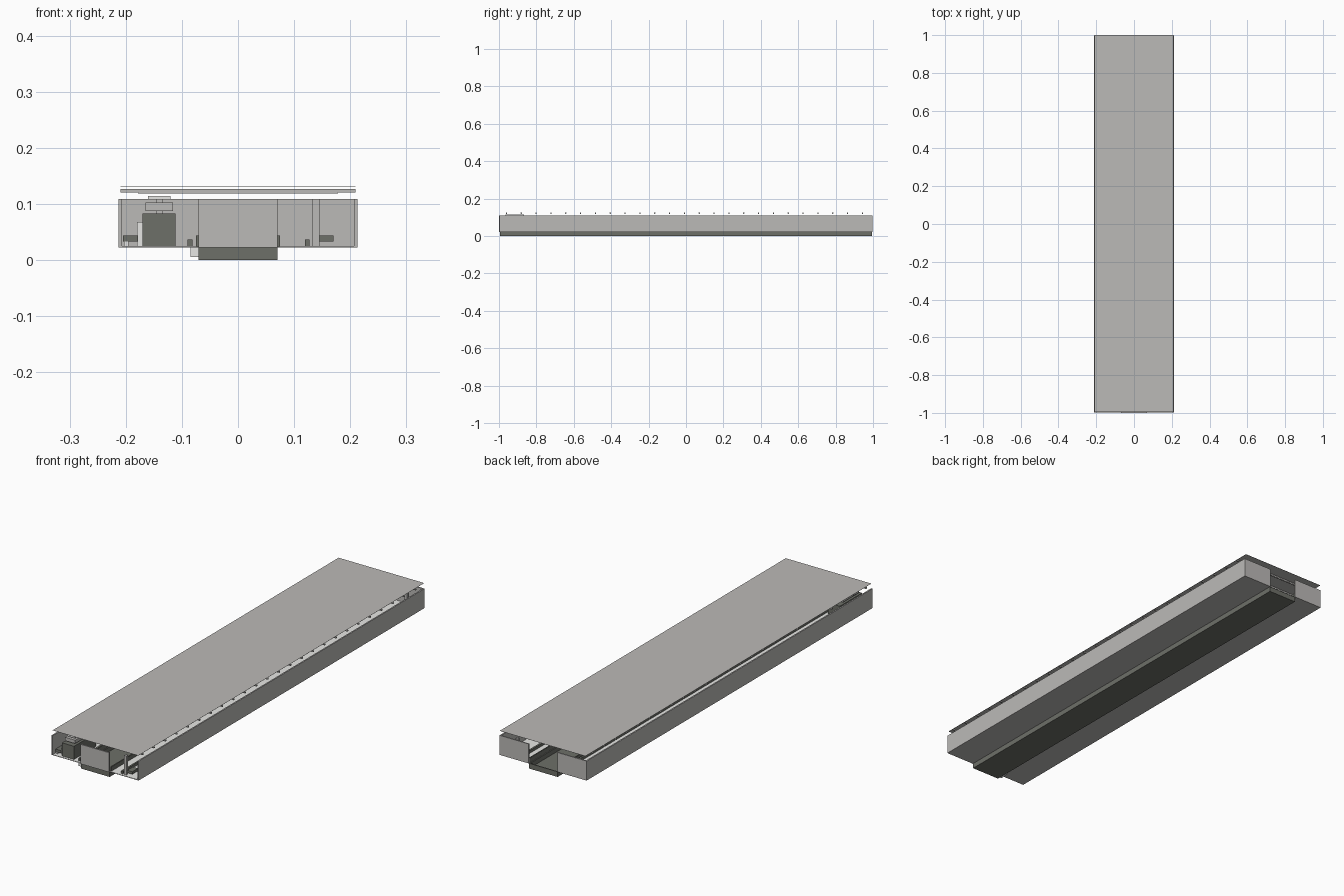
import bpy, bmesh
from mathutils import Matrix, Vector

if "Cube" in bpy.data.objects:
    bpy.data.objects.remove(bpy.data.objects["Cube"])


def material(name, rgb):
    m = bpy.data.materials.new(name)
    m.diffuse_color = (*rgb, 1)
    m.use_nodes = True
    m.node_tree.nodes["Principled BSDF"].inputs["Base Color"].default_value = m.diffuse_color
    return m


GREY = material("warm grey", (0.5, 0.49, 0.475))
DARK = material("dark grey", (0.155, 0.16, 0.14))
LIGHT = material("light grey", (0.8, 0.8, 0.78))


def boxes(name, mat, bounds):
    """One object made of boxes given as (x0, x1, y0, y1, z0, z1)."""
    bm = bmesh.new()
    for x0, x1, y0, y1, z0, z1 in bounds:
        centre = Vector((x0 + x1, y0 + y1, z0 + z1)) / 2
        size = (x1 - x0, y1 - y0, z1 - z0)
        bmesh.ops.create_cube(bm, size=1, matrix=Matrix.LocRotScale(centre, None, size))
    me = bpy.data.meshes.new(name)
    bm.to_mesh(me)
    bm.free()
    me.materials.append(mat)
    ob = bpy.data.objects.new(name, me)
    bpy.context.collection.objects.link(ob)
    return ob


W, C = 0.213, 0.07            # half widths of the casing and the centre channel
Z0, Z1 = 0.023, 0.109         # casing bottom and top

# casing: side walls, split floor, back end panels
for s, side in ((-1, "left"), (1, "right")):
    def sx(a, b):
        return tuple(sorted((s * a, s * b)))
    boxes(side + "_side_wall", GREY, [(*sx(W - 0.006, W), -0.997, 0.997, Z0, Z1)])
    boxes(side + "_floor", GREY, [(*sx(C, W - 0.006), -0.997, 0.997, Z0, Z0 + 0.001)])
    boxes(side + "_floor_liner", LIGHT,
          [(*sx(C + 0.005, W - 0.006), -0.995, 0.99, Z0 + 0.001, Z0 + 0.002)])
    boxes(side + "_back_panel", GREY, [(*sx(C, W - 0.006), 0.992, 0.997, Z0, Z1)])
    boxes(side + "_channel_rail", DARK, [(*sx(C, C + 0.005), -0.99, 0.99, Z0 + 0.001, 0.044)])

# front centre panel
boxes("front_panel", GREY, [(-C, C, -1.0, -0.994, Z0, Z1)])

# sunken centre channel, open at the top
boxes("centre_channel", DARK, [
    (-C, C, -0.995, 0.995, 0, 0.003),
    (-C, -C + 0.004, -0.995, 0.995, 0.003, Z0),
    (C - 0.004, C, -0.995, 0.995, 0.003, Z0),
    (-C, C, -0.995, -0.991, 0.003, Z0),
    (-C, C, 0.991, 0.995, 0.003, Z0)])
boxes("channel_side_box", LIGHT, [(-0.085, -C, -0.99, -0.95, 0.006, Z0)])

# floor rails and small cable strips
boxes("floor_rails", DARK, [
    (-0.205, -0.178, -0.98, -0.94, 0.033, 0.044),
    (0.145, 0.17, -0.98, -0.94, 0.033, 0.044),
    (-0.09, -0.081, -0.985, 0.985, 0.025, 0.037),
    (0.119, 0.127, -0.985, 0.985, 0.025, 0.037)])
boxes("rail_feet", LIGHT, [(-0.203, -0.195, -0.98, -0.94, 0.025, 0.033)])

# drive block with stem, flange and cap
boxes("drive_block", DARK, [(-0.17, -0.111, -0.985, -0.83, 0.025, 0.083)])
boxes("drive_side_box", LIGHT, [(-0.18, -0.17, -0.975, -0.85, 0.025, 0.068)])
boxes("drive_stem", GREY, [(-0.146, -0.134, -0.95, -0.9, 0.083, 0.11)])
boxes("drive_flange", GREY, [(-0.165, -0.116, -0.97, -0.86, 0.088, 0.103)])
boxes("drive_cap", LIGHT, [(-0.16, -0.12, -0.965, -0.865, 0.108, 0.114)])

# upright support posts at both ends
boxes("support_posts", GREY, [(0.133, 0.145, y, y + 0.012, 0.025, Z1)
                              for y in (-0.985, 0.97)])

# cross rods under the lid, each with a shorter lower strip
rods = [-0.96 + i * 0.0793 for i in range(25)]
boxes("cross_rods", GREY, [(-0.209, 0.209, y - 0.003, y + 0.003, 0.121, 0.127) for y in rods])
boxes("rod_strips", GREY, [(-0.178, 0.178, y - 0.002, y + 0.002, 0.119, 0.121) for y in rods])

# thin lid
boxes("top_plate", GREY, [(-0.209, 0.209, -0.994, 1.0, 0.1305, 0.131)])
